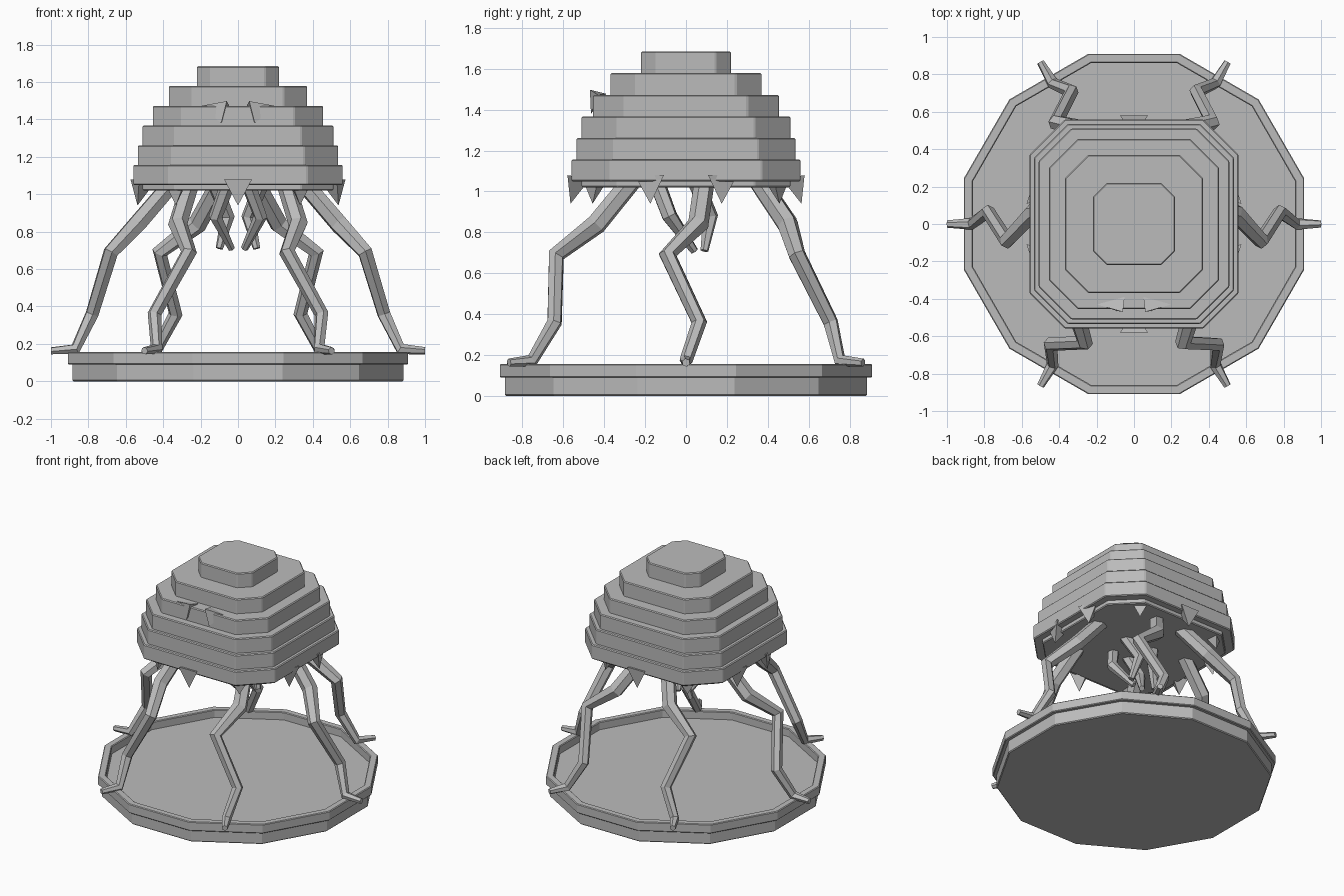
import bpy, bmesh, math
from mathutils import Vector, Matrix

if "Cube" in bpy.data.objects:
    bpy.data.objects.remove(bpy.data.objects["Cube"], do_unlink=True)

stone = bpy.data.materials.new("plain grey")
stone.use_nodes = True
GREY = (0.5, 0.5, 0.5, 1)
stone.diffuse_color = GREY
stone.node_tree.nodes["Principled BSDF"].inputs["Base Color"].default_value = GREY


def finish(bm, name, bevel=0):
    bmesh.ops.recalc_face_normals(bm, faces=bm.faces)
    mesh = bpy.data.meshes.new(name)
    bm.to_mesh(mesh)
    bm.free()
    mesh.materials.append(stone)
    obj = bpy.data.objects.new(name, mesh)
    bpy.context.collection.objects.link(obj)
    if bevel:
        mod = obj.modifiers.new("soft_edges", 'BEVEL')
        mod.width, mod.segments = bevel, 1
    return obj


def loft(bm, rings, closed=False):
    """Join rings of points into a skin, capped unless it loops round."""
    loops = [[bm.verts.new(p) for p in ring] for ring in rings]
    pairs = list(zip(loops, loops[1:]))
    if closed:
        pairs.append((loops[-1], loops[0]))
    for a, b in pairs:
        n = len(a)
        for i in range(n):
            bm.faces.new((a[i], a[(i + 1) % n], b[(i + 1) % n], b[i]))
    if not closed:
        bm.faces.new(loops[0])
        bm.faces.new(loops[-1])


def dodecagon(apothem, z):
    r = apothem / math.cos(math.pi / 12)
    turns = [math.radians(15 + 30 * i) for i in range(12)]
    return [(r * math.cos(t), r * math.sin(t), z) for t in turns]


def cut_square(half, z):
    c = half * 0.66
    corners = [(half, -c), (half, c), (c, half), (-c, half),
               (-half, c), (-half, -c), (-c, -half), (c, -half)]
    return [(x, y, z) for x, y in corners]


def limb(name, path, radii, sides=6):
    """Angular limb: a polygon swept along a path with mitred joints."""
    pts = [Vector(p) for p in path]
    dirs = [(b - a).normalized() for a, b in zip(pts, pts[1:])]
    side = dirs[0].orthogonal().normalized()
    rings = []
    for i, p in enumerate(pts):
        before, after = dirs[max(i - 1, 0)], dirs[min(i, len(dirs) - 1)]
        tangent = (before + after).normalized()
        side = (side - tangent * side.dot(tangent)).normalized()
        other = tangent.cross(side)
        rings.append([p + radii[i] * (side * math.cos(k * math.tau / sides)
                                      + other * math.sin(k * math.tau / sides))
                      for k in range(sides)])
    bm = bmesh.new()
    loft(bm, rings)
    return finish(bm, name)


# Base: lower disc and raised rim
bm = bmesh.new()
loft(bm, [dodecagon(0.885, 0), dodecagon(0.885, 0.1)])
finish(bm, "base_disc", 0.006)
bm = bmesh.new()
loft(bm, [dodecagon(a, z) for a, z in
          ((0.86, 0.09), (0.91, 0.09), (0.91, 0.157), (0.86, 0.157))], closed=True)
finish(bm, "base_rim", 0.005)

# Stepped body
tiers = [(0.51, 1.02, 1.06), (0.56, 1.05, 1.157), (0.535, 1.15, 1.262),
         (0.51, 1.255, 1.368), (0.455, 1.36, 1.473), (0.37, 1.465, 1.58),
         (0.22, 1.57, 1.685)]
for i, (half, low, high) in enumerate(tiers):
    bm = bmesh.new()
    loft(bm, [cut_square(half, low), cut_square(half, high)])
    finish(bm, f"body_tier_{i}", 0.006)

# Fringe of three-sided spikes
for i in range(10):
    bm = bmesh.new()
    corners = [Vector(p) for p in ((0.58, 0.075, 1.08), (0.58, -0.075, 1.08),
                                   (0.47, 0, 1.06), (0.565, 0, 0.94))]
    turn = Matrix.Rotation(math.radians(36 * i + 18), 3, 'Z')
    bmesh.ops.convex_hull(bm, input=[bm.verts.new(turn @ p) for p in corners])
    finish(bm, f"fringe_spike_{i}")

# Walking legs: three on one side, mirrored to the other
leg_path = [(0.36, 0.09, 1.05), (0.54, 0.06, 0.84), (0.68, -0.09, 0.69),
            (0.78, 0.065, 0.36), (0.87, 0, 0.172), (1.0, 0, 0.163)]
leg_radii = [0.05, 0.052, 0.043, 0.038, 0.032, 0.02]
for place, angle in (("front", -60), ("middle", 0), ("back", 60)):
    turn = Matrix.Rotation(math.radians(angle), 3, 'Z')
    for side, s in (("left", 1), ("right", -1)):
        flip = Matrix.Diagonal((s, 1, 1))
        limb(f"{place}_leg_{side}", [flip @ turn @ Vector(p) for p in leg_path],
             leg_radii)

# Mouthparts hanging under the body, and slanted eyes
feelers = {"front": [(0.06, -0.14, 1.04), (0.12, -0.08, 0.88), (0.035, 0.04, 0.71)],
           "back": [(0.12, 0.05, 1.04), (0.055, 0.12, 0.88), (0.1, 0.09, 0.71)]}
eye = [(0.2, -0.43, 1.472), (0.06, -0.47, 1.498),
       (0.05, -0.39, 1.478), (0.09, -0.465, 1.38)]
for side, s in (("left", 1), ("right", -1)):
    for place, path in feelers.items():
        limb(f"{place}_mouthpart_{side}", [(s * x, y, z) for x, y, z in path],
             [0.04, 0.038, 0.02])
    bm = bmesh.new()
    bmesh.ops.convex_hull(bm, input=[bm.verts.new((s * x, y, z)) for x, y, z in eye])
    finish(bm, f"eye_{side}")
